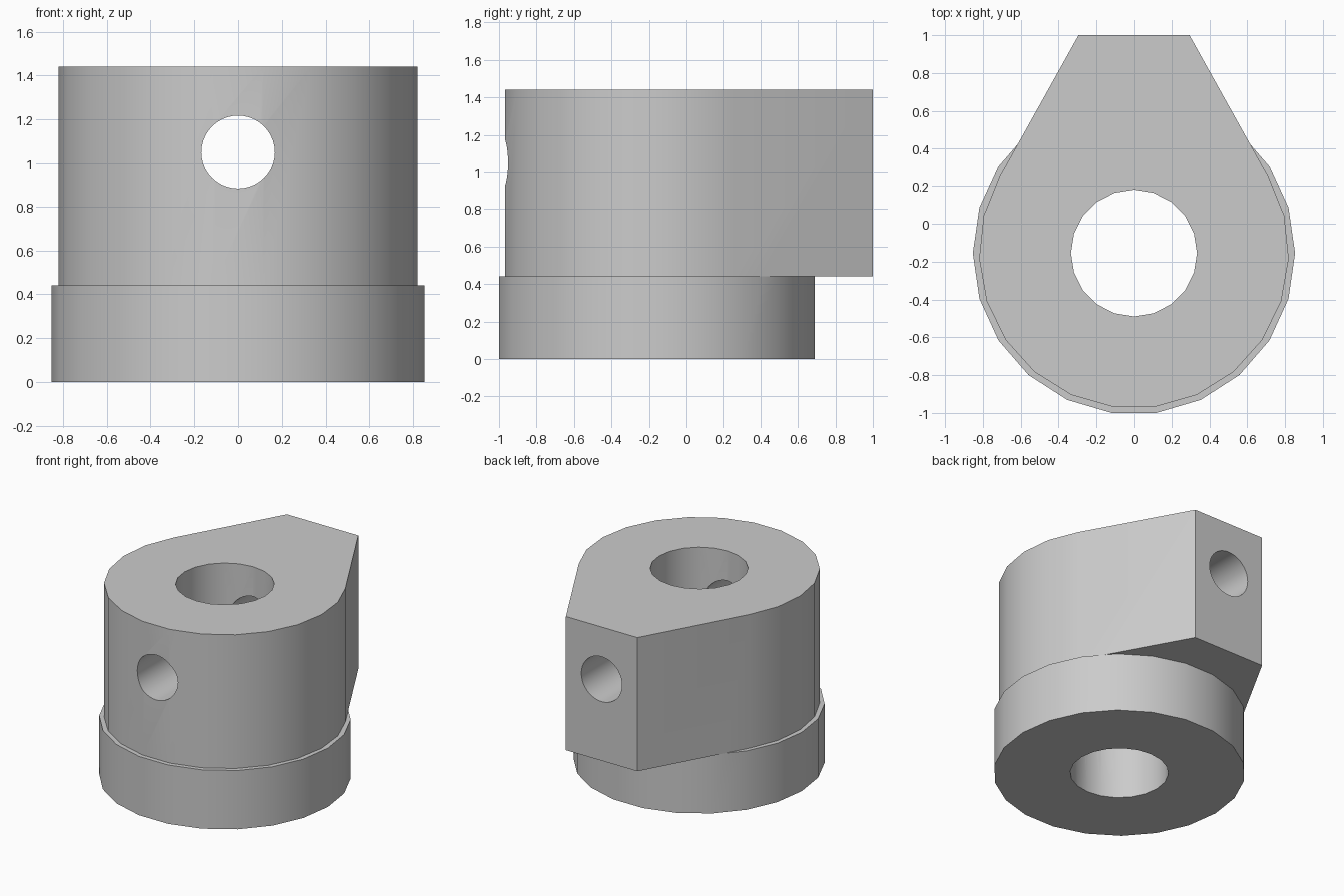
import bpy
import bmesh
from math import sin, cos, pi, radians
from mathutils import Matrix, Vector

cube = bpy.data.objects.get("Cube")
if cube:
    bpy.data.objects.remove(cube, do_unlink=True)

CENTRE_Y = -0.155
LEDGE_Z, TOP_Z = 0.44, 1.44

grey = bpy.data.materials.new("plain grey")
grey.use_nodes = True
grey.diffuse_color = (0.6, 0.6, 0.6, 1)
grey.node_tree.nodes["Principled BSDF"].inputs["Base Color"].default_value = (0.6, 0.6, 0.6, 1)


def arc(radius, start, end, steps):
    """Points on an arc about the bore axis, both ends included."""
    angles = [radians(start + (end - start) * i / steps) for i in range(steps + 1)]
    return [(radius * cos(a), CENTRE_Y + radius * sin(a)) for a in angles]


def prism(name, outline, bottom, top):
    """Extrude a counter-clockwise outline between two heights."""
    bm = bmesh.new()
    face = bm.faces.new([bm.verts.new((x, y, bottom)) for x, y in outline])
    extruded = bmesh.ops.extrude_face_region(bm, geom=[face])["geom"]
    verts = [v for v in extruded if isinstance(v, bmesh.types.BMVert)]
    bmesh.ops.translate(bm, verts=verts, vec=Vector((0, 0, top - bottom)))
    bmesh.ops.recalc_face_normals(bm, faces=bm.faces)
    mesh = bpy.data.meshes.new(name)
    bm.to_mesh(mesh)
    bm.free()
    mesh.materials.append(grey)
    obj = bpy.data.objects.new(name, mesh)
    bpy.context.collection.objects.link(obj)
    return obj


def combine(target, other, operation):
    """Apply a boolean and discard the helper."""
    mod = target.modifiers.new(operation.lower(), "BOOLEAN")
    mod.operation, mod.solver, mod.object = operation, "EXACT", other
    bpy.ops.object.select_all(action="DESELECT")
    bpy.context.view_layer.objects.active = target
    target.select_set(True)
    bpy.ops.object.modifier_apply(modifier=mod.name)
    bpy.data.objects.remove(other, do_unlink=True)


# Round foot and the teardrop block with a flat back
body = prism("clamp_body", arc(0.853, 0, 360, 22)[:-1], 0, LEDGE_Z)
block = prism("upper_block",
              arc(0.82, -210, 30, 15) + [(0.295, 1), (-0.295, 1)], LEDGE_Z, TOP_Z)
combine(body, block, "UNION")

# Vertical bore
bore = prism("bore_cutter", arc(0.335, 0, 360, 20)[:-1], -0.5, 2)
combine(body, bore, "DIFFERENCE")

# Cross hole running front to back
bpy.ops.mesh.primitive_cylinder_add(vertices=40, radius=0.168, depth=3,
                                    location=(0, 0, 1.05), rotation=(pi / 2, 0, 0))
cross = bpy.context.object
cross.name = "cross_hole_cutter"
cross.data.materials.append(grey)
combine(body, cross, "DIFFERENCE")

bpy.ops.object.shade_smooth_by_angle(angle=radians(30))
